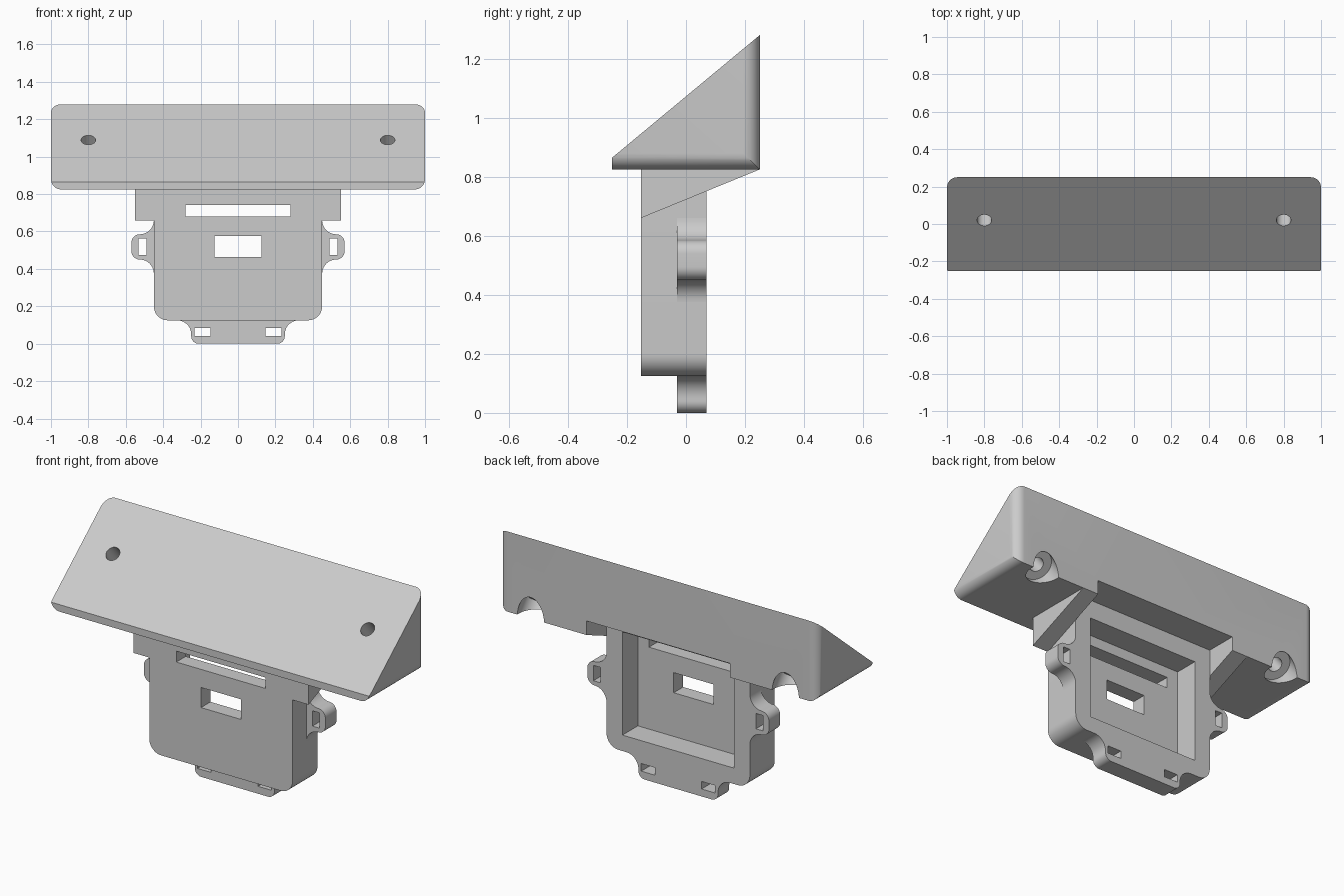
import bpy, bmesh
from math import cos, sin, radians
from mathutils import Vector, Matrix

cube = bpy.data.objects.get("Cube")
if cube:
    bpy.data.objects.remove(cube, do_unlink=True)

grey = bpy.data.materials.new("plain grey")
grey.use_nodes = True
colour = (0.6, 0.6, 0.6, 1)
grey.diffuse_color = colour
grey.node_tree.nodes["Principled BSDF"].inputs["Base Color"].default_value = colour


def make(name, bm):
    bmesh.ops.recalc_face_normals(bm, faces=bm.faces)
    mesh = bpy.data.meshes.new(name)
    bm.to_mesh(mesh)
    bm.free()
    mesh.materials.append(grey)
    obj = bpy.data.objects.new(name, mesh)
    bpy.context.collection.objects.link(obj)
    return obj


def prism(name, outline, axis, lo, hi):
    """Extrude a 2D outline along one axis."""
    place = {"x": lambda u, v: (lo, u, v),
             "y": lambda u, v: (u, lo, v),
             "z": lambda u, v: (u, v, lo)}[axis]
    bm = bmesh.new()
    face = bm.faces.new([bm.verts.new(place(u, v)) for u, v in outline])
    out = bmesh.ops.extrude_face_region(bm, geom=[face])
    shift = Vector([hi - lo if axis == a else 0 for a in "xyz"])
    moved = [g for g in out["geom"] if isinstance(g, bmesh.types.BMVert)]
    bmesh.ops.translate(bm, verts=moved, vec=shift)
    return make(name, bm)


def arc(cu, cv, r, start, end, steps=10):
    angles = [radians(start + (end - start) * i / steps) for i in range(steps + 1)]
    return [(cu + r * cos(a), cv + r * sin(a)) for a in angles]


def rect(u0, u1, v0, v1):
    return [(u0, v0), (u1, v0), (u1, v1), (u0, v1)]


def rounded_bottom(half, v0, v1, r):
    """Rectangle with only its two lower corners rounded."""
    return (arc(-half + r, v0 + r, r, 180, 270) + arc(half - r, v0 + r, r, 270, 360)
            + [(half, v1), (-half, v1)])


def rod(centre, direction, radius, length):
    bm = bmesh.new()
    turn = direction.to_track_quat("Z", "Y").to_matrix().to_4x4()
    bmesh.ops.create_cone(bm, cap_ends=True, segments=40, radius1=radius, radius2=radius,
                          depth=length, matrix=Matrix.Translation(centre) @ turn)
    return make("cutter", bm)


def combine(obj, tool, operation="DIFFERENCE"):
    tool.hide_render = True
    mod = obj.modifiers.new("cut", "BOOLEAN")
    mod.operation, mod.solver, mod.object = operation, "EXACT", tool
    bpy.context.view_layer.objects.active = obj
    bpy.ops.object.modifier_apply(modifier=mod.name)
    bpy.data.objects.remove(tool, do_unlink=True)


# Sloped head, rounded along its lower sides and rear uprights
base, back, front, body_back = 0.825, 0.25, -0.25, 0.07
head = prism("sloped_head", [(front, base), (back, base), (back, 1.28), (front, 0.865)],
             "x", -1, 1)
combine(head, prism("cutter", rounded_bottom(1, base, 1.5, 0.055), "y", -1, 1), "INTERSECT")
flipped = [(u, -v) for u, v in rounded_bottom(1, -back, 0.5, 0.055)]
combine(head, prism("cutter", flipped, "z", 0, 2), "INTERSECT")

# Clearance notch above the rear of the bracket
combine(head, prism("cutter", rect(-0.45, 0.45, 0.7, 0.905), "y", body_back, 0.4))

# Screw holes square to the slope, with wide counterbores at the lower rear edge
normal = Vector((0, -0.415, 0.5)).normalized()
for side in (-1, 1):
    mouth = Vector((side * 0.8, 0.02, 1.089))
    combine(head, rod(mouth, normal, 0.039, 1.2))
    combine(head, rod(mouth - normal * 0.44, normal, 0.085, 0.4))

# Bracket body: open pocket at the rear, two slots through the front wall
body = prism("bracket_body", rounded_bottom(0.45, 0.125, base, 0.075), "y", -0.153, body_back)
combine(body, prism("cutter", rect(-0.35, 0.35, 0.215, 0.8), "y", -0.068, 0.3))
for half, low, high in ((0.28, 0.68, 0.742), (0.125, 0.463, 0.577)):
    combine(body, prism("cutter", rect(-half, half, low, high), "y", -0.4, 0))

# Bottom lug with two strap slots
right_edge = arc(0.21, 0.04, 0.04, -90, 0) + arc(0.325, 0.05, 0.075, 180, 90)
left_edge = [(-u, v) for u, v in reversed(right_edge)]
bottom = prism("bottom_lug", right_edge + left_edge, "y", -0.03, body_back)
for side in (-1, 1):
    combine(bottom, prism("cutter", rect(side * 0.147, side * 0.232, 0.042, 0.085),
                          "y", -0.4, 0.4))

# Side lugs and triangular gussets, mirrored
lug_outline = (arc(0.525, 0.375, 0.075, 180, 90) + arc(0.525, 0.495, 0.045, -90, 0)
               + arc(0.525, 0.54, 0.045, 0, 90) + arc(0.525, 0.66, 0.075, 270, 180))
for side, label in ((1, "left"), (-1, "right")):
    lug = prism(label + "_side_lug", [(side * u, v) for u, v in lug_outline],
                "y", -0.03, body_back)
    combine(lug, prism("cutter", rect(side * 0.488, side * 0.532, 0.475, 0.562),
                       "y", -0.4, 0.4))
    prism(label + "_gusset", [(-0.153, 0.66), (back, base), (-0.153, base)],
          "x", side * 0.45, side * 0.55)

# Smooth the curved faces and keep the edges crisp
bpy.ops.object.select_all(action="DESELECT")
for obj in bpy.context.collection.objects:
    if obj.type == "MESH" and grey.name in obj.data.materials:
        obj.select_set(True)
        bpy.context.view_layer.objects.active = obj
bpy.ops.object.shade_smooth_by_angle(angle=radians(30))
